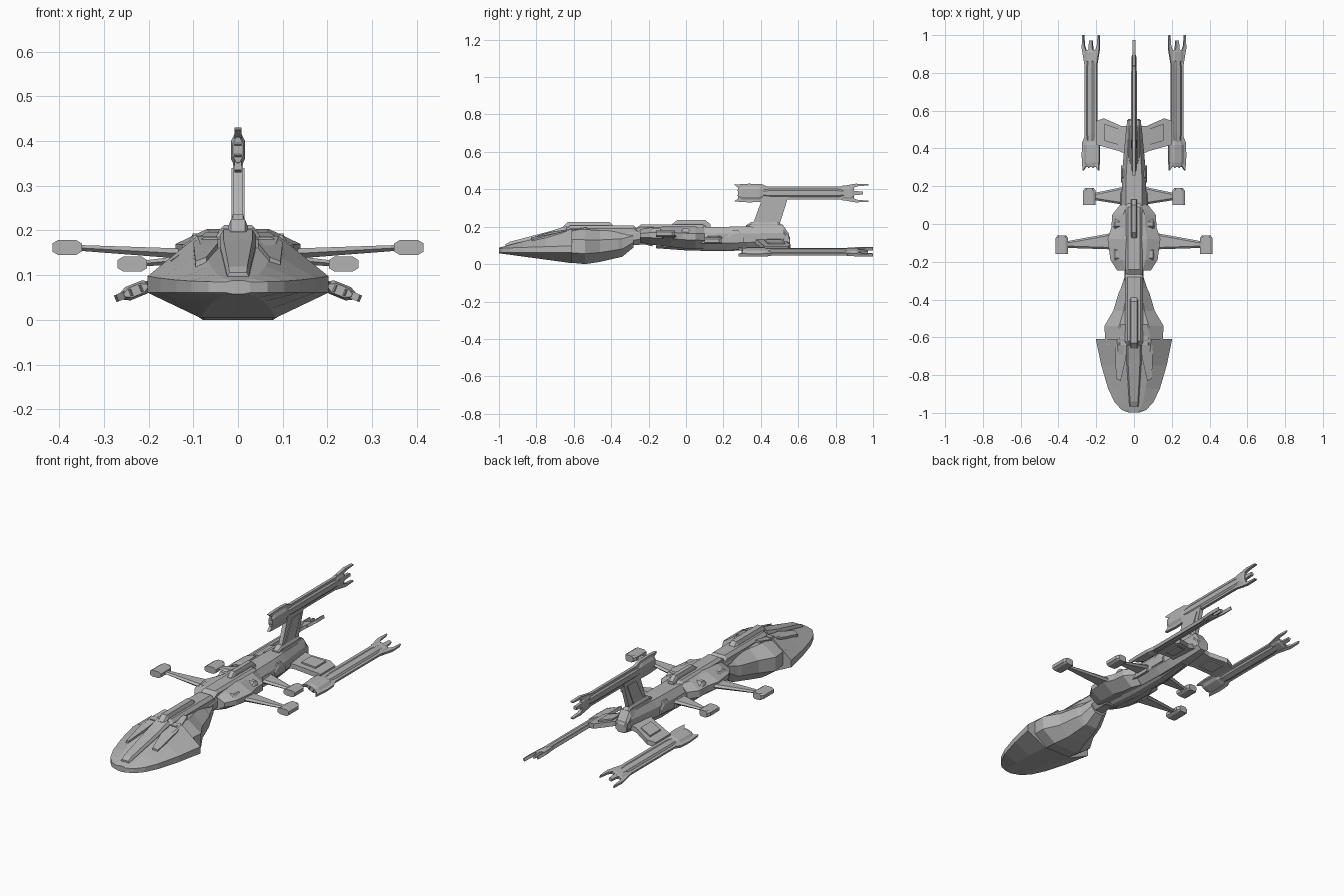
import bpy, bmesh, math
from mathutils import Matrix

if "Cube" in bpy.data.objects:
    bpy.data.objects.remove(bpy.data.objects["Cube"], do_unlink=True)

grey = bpy.data.materials.new("hull grey")
grey.use_nodes = True
grey.diffuse_color = (.45, .45, .45, 1)
grey.node_tree.nodes["Principled BSDF"].inputs["Base Color"].default_value = grey.diffuse_color


def loft(name, rings, matrix=Matrix.Identity(4)):
    """Skin a list of equal rings of points, cap both ends and place the result."""
    bm = bmesh.new()
    loops = [[bm.verts.new(matrix @ Matrix.Translation(point).translation) for point in ring] for ring in rings]
    count = len(loops[0])
    for near, far in zip(loops, loops[1:]):
        for i in range(count):
            j = (i + 1) % count
            bm.faces.new((near[i], near[j], far[j], far[i]))
    bm.faces.new(loops[0])
    bm.faces.new(loops[-1])
    bmesh.ops.recalc_face_normals(bm, faces=bm.faces)
    mesh = bpy.data.meshes.new(name)
    bm.to_mesh(mesh)
    bm.free()
    mesh.materials.append(grey)
    bpy.context.collection.objects.link(bpy.data.objects.new(name, mesh))


def section(y, width, bottom, low, high, top, floor=.5, roof=.5, x=0):
    """Eight-sided hull section: flat floor, upright rim and flat roof."""
    right = [(floor * width, bottom), (width, low), (width, high), (roof * width, top)]
    left = [(-across, z) for across, z in reversed(right)]
    return [(x + across, y, z) for across, z in right + left]


def body(name, stations, low=.3, high=.7, **shape):
    """Hull from stations of y, half width, bottom and top; low and high place the rim."""
    rings = []
    for y, width, bottom, top in stations:
        height = top - bottom
        rings.append(section(y, width, bottom, bottom + low * height, bottom + high * height, top, **shape))
    loft(name, rings)


def ridge(name, start, end, width, base, top, slope=.03, **shape):
    """Long raised block with sloped ends."""
    shoulder = base + (top - base) / 2
    body(name, [(start, width, base, shoulder), (start + slope, width, base, top),
                (end - slope, width, base, top), (end, width, base, shoulder)],
         floor=1, roof=.7, **shape)


def plate(name, outline, lower, upper, side):
    """Plan outline between two heights given as functions of x and y."""
    loft(name, [[(side * x, y, height(x, y)) for x, y in outline] for height in (lower, upper)])


def blend(start, end, t):
    return start + (end - start) * t


# Bow: the width grows quickly from a rounded nose, the floor falls and the roof rises
bow_rings = []
for t in (.003, .04, .15, .33, .64, 1):
    bow_rings.append(section(
        y=blend(-1, -.61, t), width=.202 * t ** .35,
        bottom=blend(.058, .005, t), low=.061,
        high=blend(.085, .098, t), top=blend(.088, .188, t), roof=.45, floor=.42))
loft("bow_hull", bow_rings)

# Shoulders tapering from the bow to the neck
body("shoulder_hull", [(-.64, .15, .01, .185), (-.54, .157, 0, .186), (-.46, .11, .012, .18),
                       (-.36, .08, .035, .177), (-.34, .07, .04, .177), (-.28, .05, .09, .18)])
ridge("bow_spine", -.65, -.25, width=.048, base=.15, top=.206)
ridge("cabin_ridge", -.66, -.38, width=.022, base=.17, top=.226)

# Ramp running down to the nose
body("bow_ramp", [(-.965, .024, .08, .106), (-.94, .026, .08, .12),
                  (-.72, .04, .14, .178), (-.64, .04, .16, .203)], floor=1, roof=.8)

# Neck, middle and rear hull
body("neck", [(-.32, .05, .1, .19), (-.22, .05, .105, .198), (-.18, .06, .095, .198)], roof=.7)
body("middle_hull", [(-.245, .09, .115, .185), (-.19, .125, .105, .196), (-.08, .14, .092, .203),
                     (-.02, .12, .085, .2), (.05, .115, .08, .2), (.1, .075, .08, .198)], low=.4)
body("rear_hull", [(.07, .066, .08, .198), (.25, .064, .076, .2), (.33, .058, .08, .2),
                   (.52, .04, .094, .198), (.555, .032, .1, .145)], roof=.65)
ridge("middle_spine", -.27, .12, width=.044, base=.17, top=.212)
ridge("dorsal_ridge", -.075, .13, width=.016, base=.19, top=.237)
ridge("tail_collar", .31, .55, width=.036, base=.12, top=.206)
body("keel", [(-.16, .03, .085, .12), (.02, .035, .072, .11), (.24, .035, .07, .11), (.4, .022, .082, .11)])


def nacelle(name, matrix):
    """Forked plate with a faceted core, running along y."""
    edge = [(.01, .045), (.09, .05), (.16, .047), (.19, .034), (.57, .034), (.66, .05),
            (.728, .047), (.728, .041), (.67, .036), (.635, .022), (.655, .011), (.7, .008)]
    fork = [(.04, .022), (.025, .012), (.05, 0)]
    outline = edge + [(y, -x) for y, x in reversed(edge)]
    outline += [(y, -x) for y, x in fork] + list(reversed(fork[:-1]))
    loft(name + "_plate", [[(x, y, z) for y, x in outline] for z in (-.008, .008)], matrix)
    for part, start, end, width, height in (("core", .12, .64, .026, .015),
                                            ("collector", .03, .17, .04, .016),
                                            ("tail", .58, .65, .04, .012)):
        inset = (end - start) / 6
        rings = []
        for y, size in ((start, .7), (start + inset, 1), (end - inset, 1), (end, .7)):
            across, up = width * size, height * size
            rings.append(section(y, across, -up, -up / 3, up / 3, up))
        loft(name + "_" + part, rings, matrix)


nacelle("top_nacelle", Matrix.Translation((0, .247, .38)) @ Matrix.Rotation(math.pi / 2, 4, 'Y'))

# Swept vertical pylon with a raised panel on both faces
for name, thickness, inset in (("top_pylon", .011, 0), ("top_pylon_panel", .015, .03)):
    profile = [(.345 + inset, .18 + inset), (.49 - inset, .18 + inset),
               (.55 - inset, .37 - inset), (.415 + inset, .37 - inset)]
    loft(name, [[(x, y, z) for y, z in profile] for x in (-thickness, thickness)])
ridge("top_pylon_foot", .32, .52, width=.02, base=.19, top=.225)


def outrigger(name, side, root, tip, root_width, pod_length):
    """Tapered strut from root to tip, ending in an octagonal pod."""
    rings = []
    for (x, y, z), width, thickness in ((root, root_width, .012), (tip, .016, .006)):
        bevel = width - .01
        rings.append([(side * x, y + along, z + up) for along, up in (
            (-width, 0), (-bevel, thickness), (bevel, thickness),
            (width, 0), (bevel, -thickness), (-bevel, -thickness))])
    loft(name + "_strut", rings)
    x, y, z = tip
    front, back = y - pod_length / 2, y + pod_length / 2
    loft(name + "_pod", [
        section(along, .033 * size, z - .017, z - .009, z + .009, z + .017, floor=.6, roof=.6, x=side * (x + .01))
        for along, size in ((front, 1), (back - .014, 1), (back, .7))])


def arm_height(offset):
    """Surface of the drooping lower pylon, shifted up or down."""
    return lambda x, y: .135 - x / 4 + offset


def cheek_height(offset):
    """Surface following the sloping bow roof, shifted up or down."""
    return lambda x, y: .187 + min(0, y + .63) * .28 - max(0, x - .07) / 2 + offset


for side, word in ((1, "left"), (-1, "right")):
    # Lower nacelles droop outward on flat pylons
    tilt = Matrix.Rotation(side * math.radians(22), 4, 'Y')
    nacelle(word + "_nacelle", Matrix.Translation((side * .228, .272, .066)) @ tilt)
    arm = [(.03, .36), (.075, .385), (.2, .42), (.2, .545), (.16, .56), (.07, .52), (.03, .52)]
    plate(word + "_pylon", arm, arm_height(-.016), arm_height(.01), side)
    panel = [(.085, .42), (.155, .44), (.155, .53), (.085, .505)]
    plate(word + "_pylon_panel", panel, arm_height(-.022), arm_height(.018), side)

    # Long front outriggers and short rear ones
    outrigger(word + "_front_outrigger", side, root=(.1, -.09, .147), tip=(.372, -.11, .162),
              root_width=.045, pod_length=.1)
    outrigger(word + "_rear_outrigger", side, root=(.04, .15, .142), tip=(.226, .145, .125),
              root_width=.05, pod_length=.09)

    # Cheek armour beside the bow ramp
    cheek = [(.045, -.72), (.07, -.83), (.095, -.82), (.1, -.66), (.07, -.53), (.045, -.53)]
    plate(word + "_bow_cheek", cheek, cheek_height(-.04), cheek_height(.01), side)

    # Stepped panels along the middle and rear hull
    ridge(word + "_front_panel", -.21, -.11, width=.03, base=.14, top=.19, x=side * .08)
    ridge(word + "_middle_panel", -.04, .04, width=.03, base=.13, top=.193, x=side * .08)
    ridge(word + "_rear_panel", .07, .19, width=.02, base=.11, top=.16, x=side * .054)
    ridge(word + "_tail_panel", .22, .31, width=.02, base=.12, top=.18, x=side * .048)
